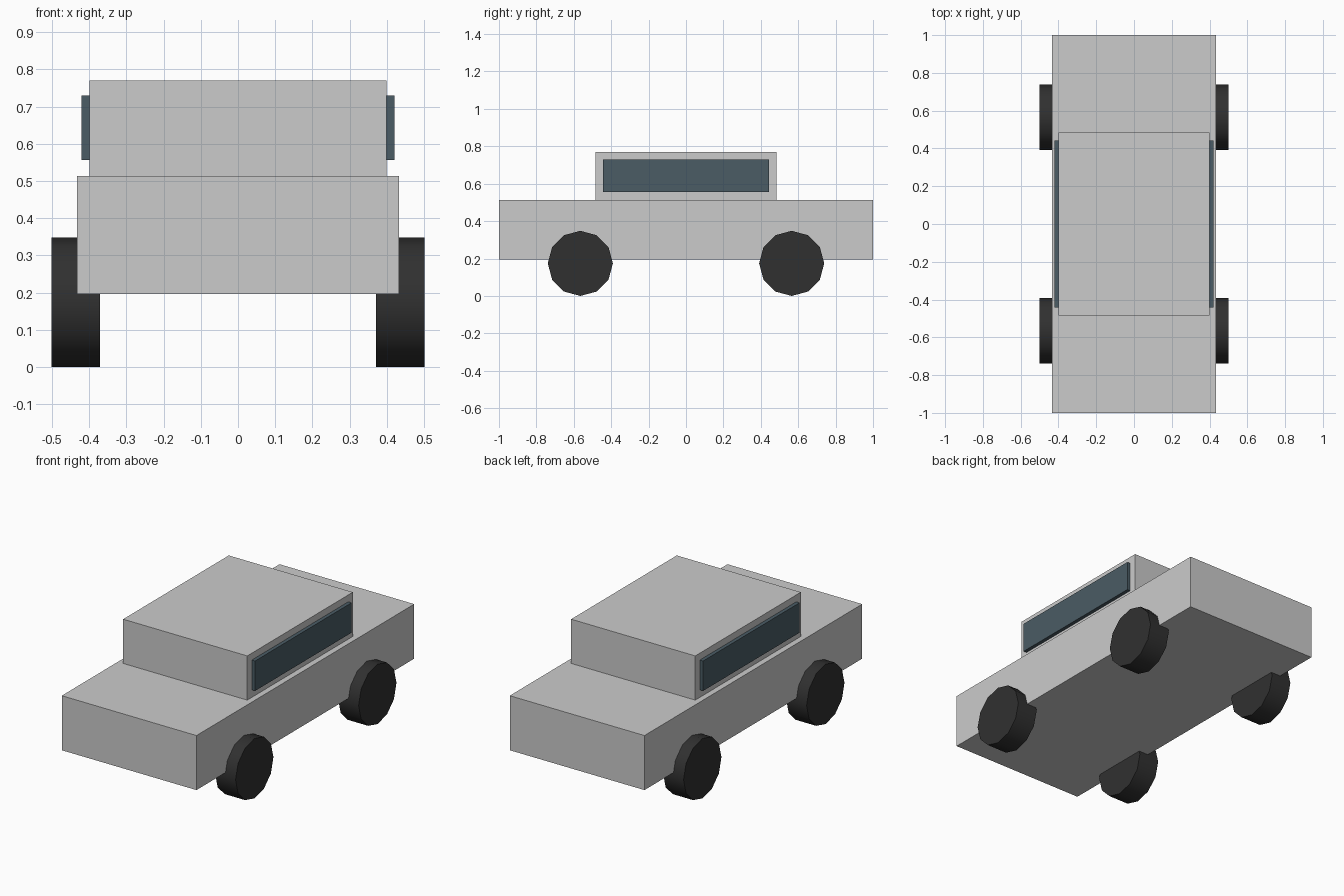
import bpy
import math

cube = bpy.data.objects.get("Cube")
if cube:
    bpy.data.objects.remove(cube, do_unlink=True)


def make_material(name, rgb):
    mat = bpy.data.materials.new(name)
    mat.use_nodes = True
    color = (*rgb, 1.0)
    mat.diffuse_color = color
    mat.node_tree.nodes["Principled BSDF"].inputs["Base Color"].default_value = color
    return mat


def add_box(name, low, high, mat):
    """Box between two opposite corners."""
    center = [(a + b) / 2 for a, b in zip(low, high)]
    bpy.ops.mesh.primitive_cube_add(size=1, location=center)
    obj = bpy.context.object
    obj.name = name
    obj.scale = [b - a for a, b in zip(low, high)]
    bpy.ops.object.transform_apply(location=False, rotation=False, scale=True)
    obj.data.materials.append(mat)
    return obj


def add_wheel(name, x, y, mat):
    """Twelve-sided wheel lying along x, with a corner at the top."""
    bpy.ops.mesh.primitive_cylinder_add(
        vertices=12, radius=wheel_radius, depth=wheel_width,
        location=(x, y, wheel_radius), rotation=(0, math.pi / 2, 0))
    obj = bpy.context.object
    obj.name = name
    bpy.ops.object.transform_apply(location=False, rotation=True, scale=False)
    obj.data.materials.append(mat)
    bpy.ops.object.shade_smooth_by_angle(angle=math.radians(40))
    return obj


paint = make_material("light_gray_paint", (0.6, 0.6, 0.6))
glass = make_material("dark_blue_glass", (0.069, 0.107, 0.13))
rubber = make_material("black_rubber", (0.03, 0.03, 0.03))

wheel_radius = 0.174
wheel_width = 0.131

# Lower body and cabin
add_box("body", (-0.433, -1, 0.196), (0.433, 1, 0.513), paint)
add_box("cabin", (-0.399, -0.485, 0.513), (0.399, 0.485, 0.77), paint)

# Side windows and wheels, mirrored left and right
for side, sign in (("left", 1), ("right", -1)):
    inner, outer = sorted((sign * 0.39, sign * 0.42))
    add_box(side + "_window", (inner, -0.443, 0.556), (outer, 0.443, 0.73), glass)
    for end, y in (("front", -0.565), ("rear", 0.565)):
        add_wheel(f"{end}_{side}_wheel", sign * 0.436, y, rubber)
